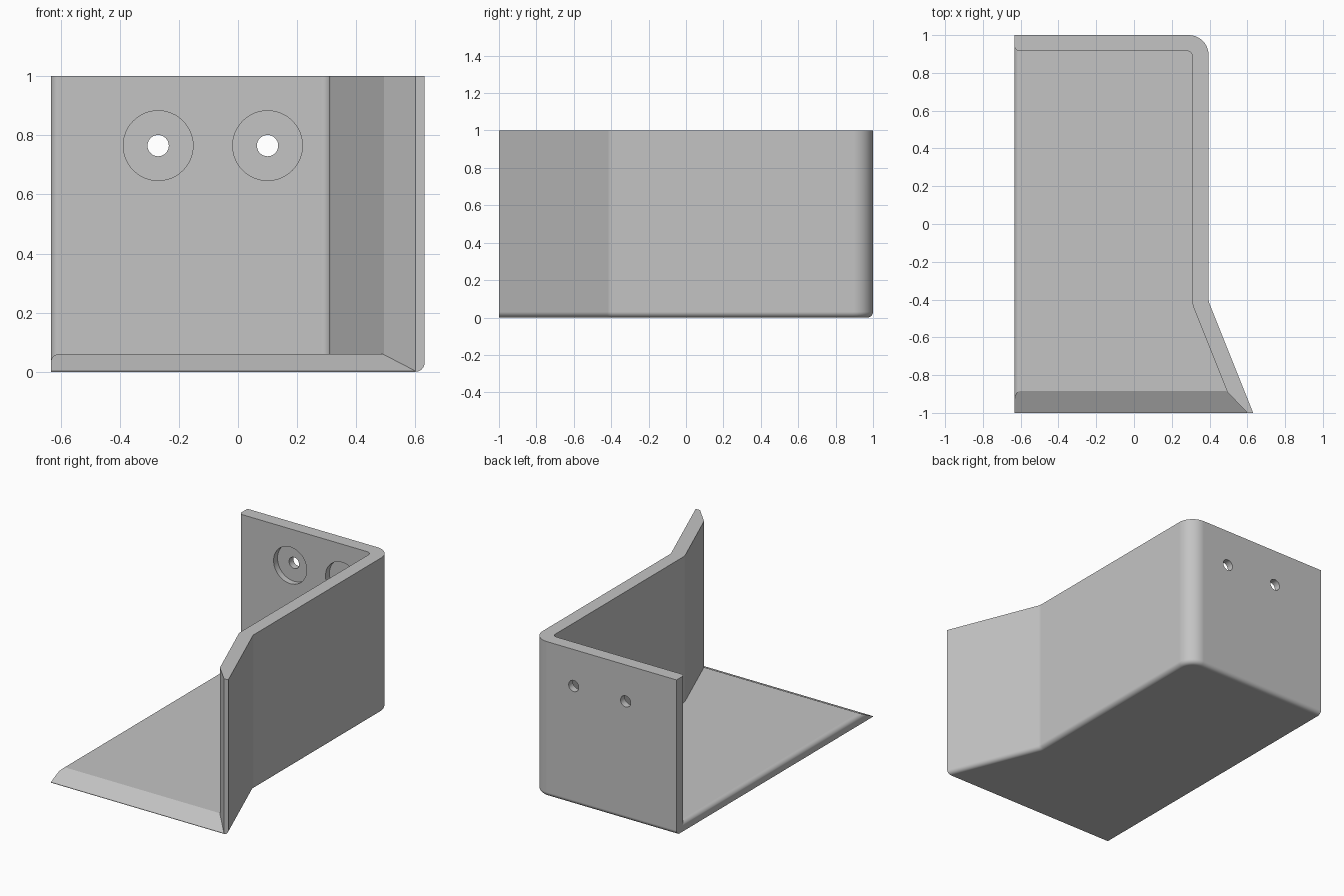
import bpy, bmesh, math
from mathutils import Vector, Matrix

cube = bpy.data.objects.get("Cube")
if cube:
    bpy.data.objects.remove(cube, do_unlink=True)

LEFT, FRONT, BACK, TOP = -0.633, -1.0, 1.0, 1.0
FLOOR, INNER_BACK = 0.06, 0.916
EDGE_R, LIP_R = 0.03, 0.028

grey = bpy.data.materials.new("light grey")
grey.use_nodes = True
grey.diffuse_color = (0.55, 0.55, 0.55, 1)
grey.node_tree.nodes["Principled BSDF"].inputs["Base Color"].default_value = (0.55, 0.55, 0.55, 1)


def rounded(corners, segments=10):
    """Turn (x, y, radius) corners into an outline with filleted corners."""
    out = []
    for i, (x, y, r) in enumerate(corners):
        p = Vector((x, y))
        if r <= 0:
            out.append(p)
            continue
        a = (Vector(corners[i - 1][:2]) - p).normalized()
        b = (Vector(corners[(i + 1) % len(corners)][:2]) - p).normalized()
        half = a.angle(b) / 2
        centre = p + (a + b).normalized() * (r / math.sin(half))
        start = p + a * (r / math.tan(half)) - centre
        end = p + b * (r / math.tan(half)) - centre
        sweep = start.angle(end)
        for k in range(segments + 1):
            t = k / segments
            out.append(centre + (start * math.sin((1 - t) * sweep)
                                 + end * math.sin(t * sweep)) / math.sin(sweep))
    return out


def loft(name, rings):
    """Join matching rings of points into a closed solid."""
    bm = bmesh.new()
    loops = [[bm.verts.new(p) for p in ring] for ring in rings]
    n = len(loops[0])
    for lo, hi in zip(loops, loops[1:]):
        for i in range(n):
            j = (i + 1) % n
            bm.faces.new((lo[i], lo[j], hi[j], hi[i]))
    bm.faces.new(loops[0][::-1])
    bm.faces.new(loops[-1])
    bmesh.ops.recalc_face_normals(bm, faces=bm.faces)
    return finish(name, bm)


def finish(name, bm):
    mesh = bpy.data.meshes.new(name)
    bm.to_mesh(mesh)
    bm.free()
    mesh.materials.append(grey)
    obj = bpy.data.objects.new(name, mesh)
    bpy.context.collection.objects.link(obj)
    return obj


def drill(name, x, z, radius, y0, y1):
    """Cylinder along y between two depths."""
    bm = bmesh.new()
    place = Matrix.Translation((x, (y0 + y1) / 2, z)) @ Matrix.Rotation(math.pi / 2, 4, 'X')
    bmesh.ops.create_cone(bm, cap_ends=True, segments=48, radius1=radius,
                          radius2=radius, depth=y1 - y0, matrix=place)
    return finish(name, bm)


def outer_outline(d):
    return rounded([(LEFT, FRONT, 0), (0.631 - 1.077 * d, FRONT, 0),
                    (0.395 - d, -0.41 - 0.19 * d, 0.05 + d),
                    (0.395 - d, BACK - d, 0.105 - d), (LEFT, BACK - d, 0)])


# Outer body: plan outline with rounded bottom edge on the right and back
rings = []
for k in range(9):
    a = k / 8 * math.pi / 2
    d, z = EDGE_R * (1 - math.sin(a)), EDGE_R * (1 - math.cos(a))
    rings.append([(p.x, p.y, z) for p in outer_outline(d)])
rings.append([(p.x, p.y, TOP) for p in outer_outline(0)])
body = loft("corner_bracket", rings)

# Cavity above the floor, open to the left and front
cavity = rounded([(-0.8, -1.2, 0), (0.618, -1.2, 0), (0.31, -0.43, 0.08),
                  (0.31, INNER_BACK, 0.03), (-0.8, INNER_BACK, 0)])
cutters = [loft("cavity_cutter", [[(p.x, p.y, z) for p in cavity] for z in (FLOOR, 1.3)])]

# Sloped lead-in at the front of the floor and side wall
flare = []
for y in (-0.8, -1.1):
    run = -0.885 - y
    x, z = 0.49 + 0.957 * run, FLOOR - 0.496 * run
    flare.append([(-0.9, y, z), (x, y, z), (x, y, 1.4), (-0.9, y, 1.4)])
cutters.append(loft("front_slope_cutter", flare))

# Rounded lip along the open left edge
lip = []
for k in range(9):
    a = k / 8 * math.pi / 2
    lip.append((LEFT + LIP_R * (1 - math.sin(a)), LIP_R * (1 - math.cos(a))))
lip.append((-0.75, LIP_R))
cutters.append(loft("left_lip_cutter", [
    [(x, -1.3, FLOOR - d), (x, INNER_BACK + d, FLOOR - d),
     (x, INNER_BACK + d, 1.5), (x, -1.3, 1.5)] for x, d in lip]))

# Two counterbored screw holes in the back wall
for x in (-0.27, 0.10):
    cutters.append(drill("counterbore_cutter", x, 0.765, 0.118, 0.8, INNER_BACK + 0.04))
    cutters.append(drill("screw_hole_cutter", x, 0.765, 0.036, 0.85, 1.1))

# Cut everything out of the body
bpy.ops.object.select_all(action='DESELECT')
bpy.context.view_layer.objects.active = body
body.select_set(True)
for cutter in cutters:
    cutter.hide_render = True
    mod = body.modifiers.new("cut", 'BOOLEAN')
    mod.operation, mod.solver, mod.object = 'DIFFERENCE', 'EXACT', cutter
    bpy.ops.object.modifier_apply(modifier=mod.name)
    bpy.data.objects.remove(cutter, do_unlink=True)

# Smooth fillets, flat walls
bpy.ops.object.shade_smooth_by_angle(angle=math.radians(20))
weighted = body.modifiers.new("weighted_normals", 'WEIGHTED_NORMAL')
weighted.keep_sharp = True
